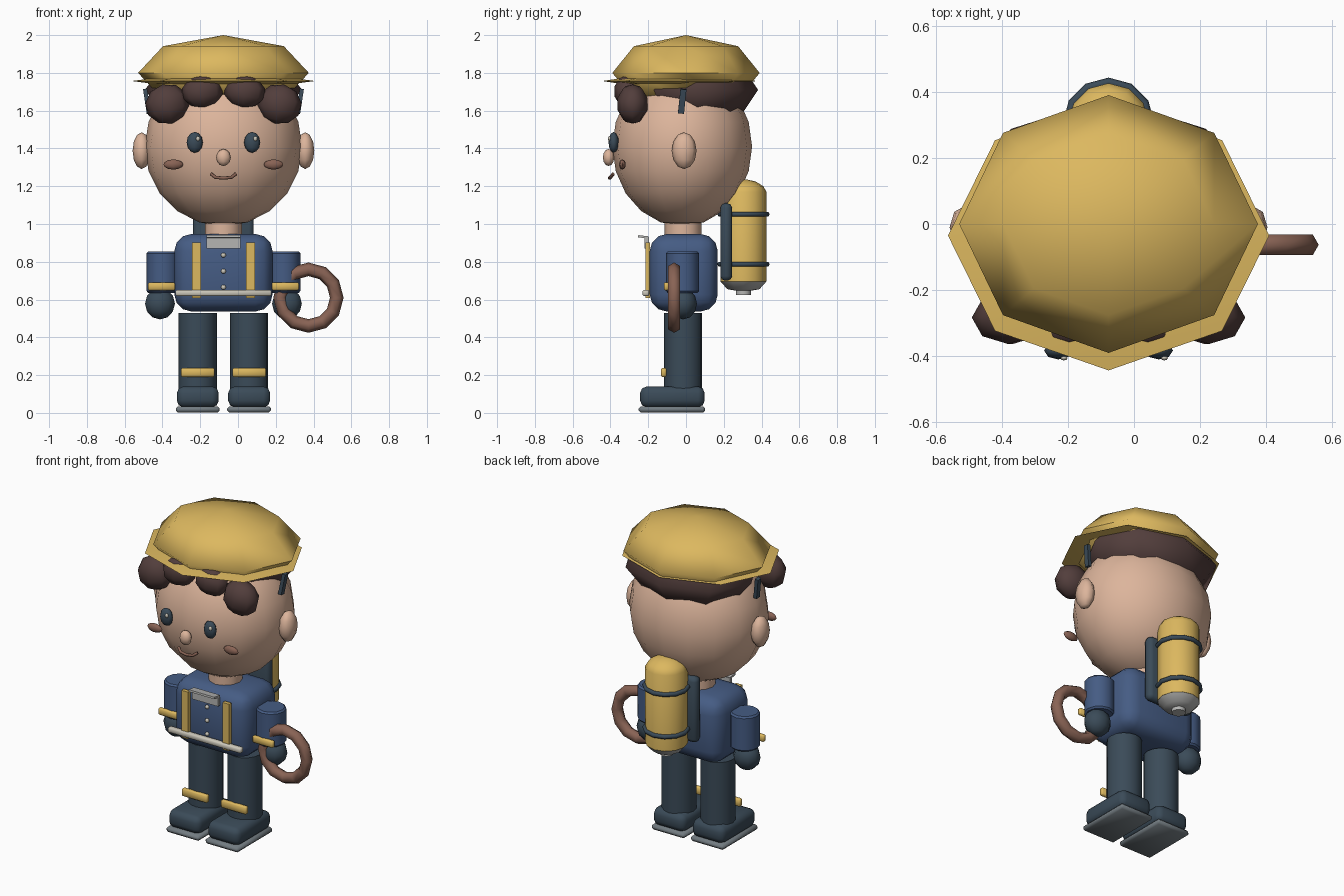
import bpy, bmesh, math
from mathutils import Matrix, Vector

if "Cube" in bpy.data.objects:
    bpy.data.objects.remove(bpy.data.objects["Cube"])

CX = -0.077  # mirror axis of the figure


def mat(name, r, g, b):
    m = bpy.data.materials.new(name)
    m.diffuse_color = (r, g, b, 1)
    m.use_nodes = True
    m.node_tree.nodes["Principled BSDF"].inputs["Base Color"].default_value = m.diffuse_color
    return m


YELLOW = mat("yellow", .72, .48, .115)
SLATE = mat("slate", .043, .070, .098)
BLUE = mat("blue", .060, .107, .230)
SKIN = mat("skin", .72, .46, .33)
HAIR = mat("dark_hair", .085, .048, .045)
BROWN = mat("brown", .25, .125, .09)
CREAM = mat("cream", .60, .57, .49)
SILVER = mat("silver", .46, .46, .45)
GREY = mat("grey", .17, .20, .22)


def finish(name, bm, material, loc=(0, 0, 0), rot=(0, 0, 0), smooth=40):
    bmesh.ops.recalc_face_normals(bm, faces=bm.faces)
    me = bpy.data.meshes.new(name)
    bm.to_mesh(me)
    bm.free()
    me.materials.append(material)
    ob = bpy.data.objects.new(name, me)
    bpy.context.collection.objects.link(ob)
    ob.location, ob.rotation_euler = loc, rot
    if smooth:
        bpy.ops.object.select_all(action='DESELECT')
        ob.select_set(True)
        bpy.context.view_layer.objects.active = ob
        bpy.ops.object.shade_smooth_by_angle(angle=math.radians(smooth))
    return ob


def ball(name, loc, radii, material, seg=8, rings=6, rot=(0, 0, 0), smooth=80):
    bm = bmesh.new()
    bmesh.ops.create_uvsphere(bm, u_segments=seg, v_segments=rings, radius=1,
                              matrix=Matrix.Diagonal((*radii, 1)))
    return finish(name, bm, material, loc, rot, smooth)


def box(name, loc, size, material, bevel=0, segs=2, rot=(0, 0, 0)):
    bm = bmesh.new()
    bmesh.ops.create_cube(bm, size=1, matrix=Matrix.Diagonal((*size, 1)))
    if bevel:
        bmesh.ops.bevel(bm, geom=bm.edges[:], offset=bevel, segments=segs,
                        profile=.5, affect='EDGES')
    return finish(name, bm, material, loc, rot, 50 if bevel else 0)


def lathe(name, loc, profile, material, n=12):
    """Revolve (radius, height) points around z, capping open ends."""
    bm = bmesh.new()
    rows = [[bm.verts.new((r * math.cos(2 * math.pi * i / n),
                           r * math.sin(2 * math.pi * i / n), z)) for i in range(n)]
            for r, z in profile]
    for a, b in zip(rows, rows[1:]):
        for i in range(n):
            j = (i + 1) % n
            bm.faces.new((a[i], a[j], b[j], b[i]))
    bm.faces.new(rows[0])
    bm.faces.new(rows[-1])
    return finish(name, bm, material, loc)


def ring(name, loc, R, r, material, n=12, m=6, rot=(0, 0, 0)):
    bm = bmesh.new()
    rows = []
    for i in range(n):
        a = 2 * math.pi * i / n
        rows.append([bm.verts.new(((R + r * math.cos(2 * math.pi * k / m)) * math.cos(a),
                                   (R + r * math.cos(2 * math.pi * k / m)) * math.sin(a),
                                   r * math.sin(2 * math.pi * k / m))) for k in range(m)])
    for i in range(n):
        a, b = rows[i], rows[(i + 1) % n]
        for k in range(m):
            q = (k + 1) % m
            bm.faces.new((a[k], b[k], b[q], a[q]))
    return finish(name, bm, material, loc, rot, 80)


# Head, neck and face
ball("head", (CX, -.02, 1.41), (.417, .37, .422), SKIN, 16, 10)
lathe("neck", (CX, -.015, 0), [(.098, .90), (.098, 1.03)], SKIN)
ball("nose", (CX, -.41, 1.352), (.039, .03, .045), SKIN)

# Mouth: short upturned tube
cu = bpy.data.curves.new("mouth", 'CURVE')
cu.dimensions = '3D'
cu.bevel_depth, cu.bevel_resolution, cu.use_fill_caps = .009, 1, True
sp = cu.splines.new('POLY')
pts = [(-.066, -.385, 1.265), (-.042, -.40, 1.247), (0, -.405, 1.243),
       (.042, -.40, 1.247), (.066, -.385, 1.265)]
sp.points.add(len(pts) - 1)
for p, c in zip(sp.points, pts):
    p.co = (*c, 1)
cu.materials.append(BROWN)
mouth = bpy.data.objects.new("mouth", cu)
mouth.location.x = CX
bpy.context.collection.objects.link(mouth)

# Helmet and hair cap
ball("helmet_dome", (CX, 0, 1.80), (.452, .39, .20), YELLOW, 8, 4)
ball("helmet_brim", (CX, -.035, 1.757), (.486, .408, .026), YELLOW, 8, 4)
ball("hair_cap", (CX, .06, 1.71), (.418, .322, .20), HAIR, 8, 4)

# Torso and chest details
box("torso", (CX, -.012, .742), (.52, .36, .41), BLUE, .09, 3)
box("belt", (CX, -.212, .635), (.508, .034, .032), CREAM, .006, 1)
box("chest_clip", (CX, -.208, .90), (.18, .022, .06), SILVER)
box("chest_clip_lip", (CX, -.226, .932), (.18, .055, .012), SILVER, rot=(-.12, 0, 0))
for z in (.835, .75, .665):
    ball("button", (CX, -.197, z), (.013, .012, .013), CREAM)

# Paired parts
for s, side in ((-1, "left"), (1, "right")):
    def X(d):
        return CX + s * d

    ball(side + "_ear", (X(.433), -.01, 1.388), (.048, .066, .097), SKIN)
    ball(side + "_eye", (X(.152), -.383, 1.432), (.043, .027, .055), SLATE)
    ball(side + "_eye_glint", (X(.152) + .017, -.405, 1.452), (.011, .008, .013), CREAM)
    ball(side + "_cheek", (X(.265), -.337, 1.315), (.052, .018, .027), BROWN)
    ball(side + "_outer_lock", (X(.297), -.283, 1.635), (.118, .084, .106), HAIR,
         8, 5, (0, s * .25, 0))
    ball(side + "_inner_lock", (X(.112), -.312, 1.702), (.112, .07, .086), HAIR,
         8, 5, (0, s * .12, 0))
    box(side + "_chin_strap", (X(.405), -.02, 1.65), (.022, .032, .13), SLATE,
        rot=(-.1, s * .15, 0))
    box(side + "_suspender", (X(.143), -.203, .755), (.046, .024, .295), YELLOW)
    lathe(side + "_sleeve", (X(.32), -.018, 0),
          [(.078, .635), (.087, .645), (.087, .845), (.078, .855)], BLUE)
    box(side + "_cuff_stripe", (X(.328), -.104, .67), (.142, .026, .042), YELLOW, .006, 1)
    ball(side + "_hand", (X(.336), -.015, .578), (.083, .073, .083), SLATE, 10, 6)
    lathe(side + "_leg", (X(.136), -.015, 0), [(.101, .13), (.101, .528)], SLATE, 16)
    box(side + "_knee_stripe", (X(.136), -.118, .214), (.176, .028, .048), YELLOW, .006, 1)
    box(side + "_boot", (X(.136), -.072, .085), (.222, .342, .11), SLATE, .035, 2)
    box(side + "_sole", (X(.136), -.075, .018), (.232, .352, .034), GREY, .012, 1)

# Air tank on the back
TY = .304
box("back_plate", (CX, .213, .905), (.32, .062, .41), SLATE, .025, 2)
lathe("air_tank", (CX, TY, 0), [(.122, .695), (.122, 1.17), (.105, 1.20),
                                (.065, 1.225), (.02, 1.235)], YELLOW)
lathe("tank_base", (CX, TY, 0), [(.03, .645), (.085, .655), (.121, .695), (.121, .71)], SILVER)
lathe("tank_valve", (CX, TY, 0), [(.04, .625), (.04, .66)], SILVER)
for z in (.787, 1.052):
    ring("tank_strap", (CX, TY, z), .125, .014, SLATE)

# Hose coil in the hand
ring("hose_coil", (.373, -.063, .61), .15, .036, BROWN, 12, 6, (math.pi / 2, 0, 0))
